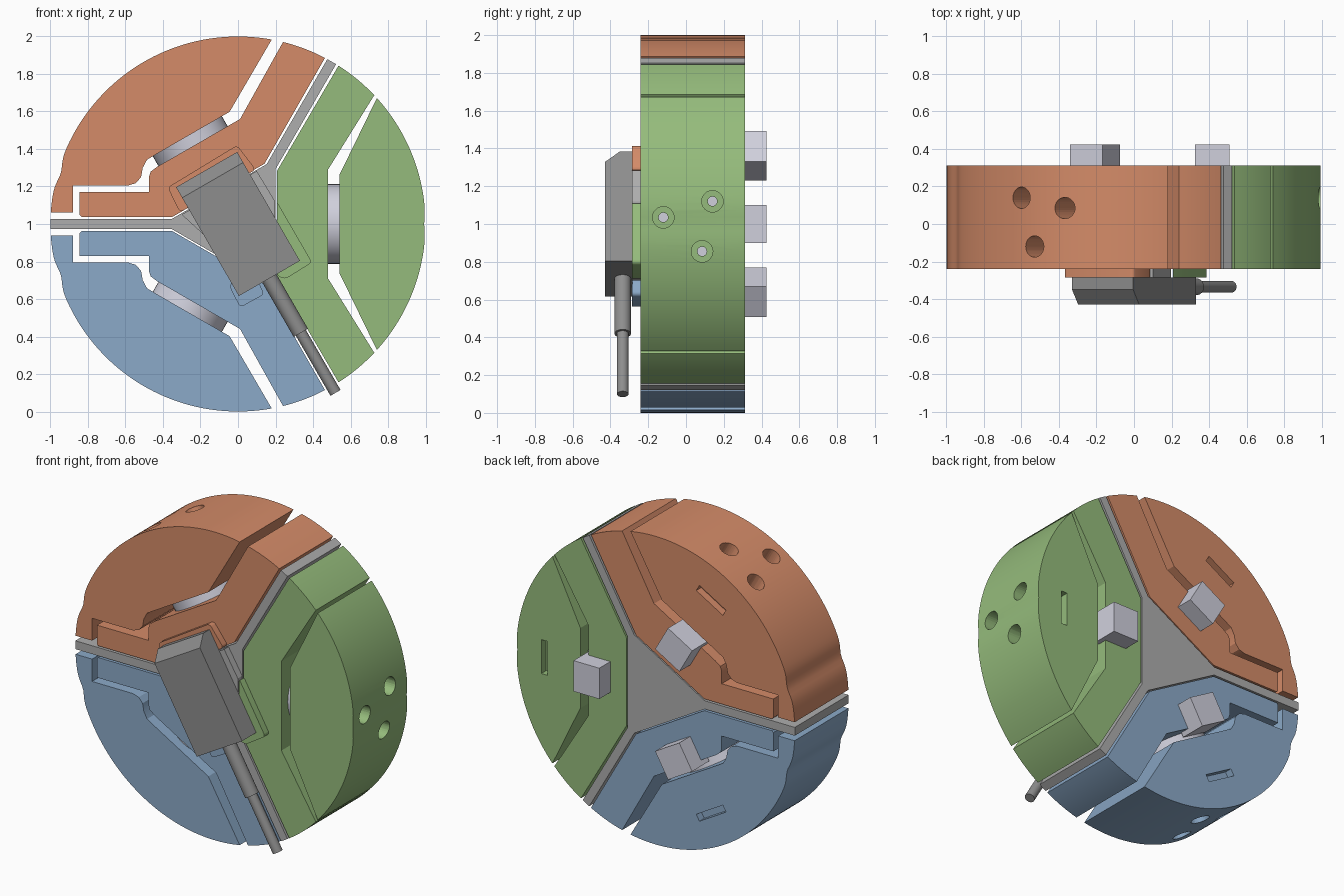
import bpy, bmesh
from math import cos, sin, radians, degrees, atan2, exp, pi
from mathutils import Matrix, Vector

if "Cube" in bpy.data.objects:
    bpy.data.objects.remove(bpy.data.objects["Cube"])

Y0, Y1 = -0.24, 0.312            # front and back of the disc


def material(name, c):
    m = bpy.data.materials.new(name)
    m.diffuse_color = (*c, 1)
    m.use_nodes = True
    m.node_tree.nodes["Principled BSDF"].inputs["Base Color"].default_value = m.diffuse_color
    return m


ORANGE = material("orange", (0.66, 0.26, 0.14))
GREEN = material("green", (0.30, 0.50, 0.20))
BLUE = material("blue", (0.26, 0.40, 0.58))
STEEL = material("steel", (0.63, 0.63, 0.72))
GREY = material("mid_grey", (0.42, 0.42, 0.42))
DARK = material("dark_grey", (0.27, 0.27, 0.27))


def finish(bm, name, mat=None):
    bmesh.ops.recalc_face_normals(bm, faces=bm.faces)
    me = bpy.data.meshes.new(name)
    bm.to_mesh(me)
    bm.free()
    ob = bpy.data.objects.new(name, me)
    bpy.context.collection.objects.link(ob)
    if mat:
        me.materials.append(mat)
    return ob


def smooth(ob):
    bpy.ops.object.select_all(action='DESELECT')
    ob.select_set(True)
    bpy.context.view_layer.objects.active = ob
    bpy.ops.object.shade_smooth_by_angle(angle=radians(25))


def prism(name, pts, y0, y1, mat, flip=1, bevel=0):
    """Extrude an outline (x, height above disc centre) along y."""
    bm = bmesh.new()
    f = bm.faces.new([bm.verts.new((x, y0, 1 + flip * z)) for x, z in pts])
    ext = bmesh.ops.extrude_face_region(bm, geom=[f])
    bmesh.ops.translate(bm, vec=(0, y1 - y0, 0),
                        verts=[v for v in ext["geom"] if isinstance(v, bmesh.types.BMVert)])
    if bevel:
        es = [e for e in bm.edges if abs(e.verts[0].co.y - e.verts[1].co.y) > 1e-4]
        bmesh.ops.bevel(bm, geom=es, offset=bevel, segments=4, profile=0.5, affect='EDGES')
    ob = finish(bm, name, mat)
    smooth(ob)
    return ob


def arc(p, q, dip=None, depth=0, n=40):
    """Rim points from the direction of p to the direction of q, with a shallow dip."""
    a, b = degrees(atan2(p[1], p[0])), degrees(atan2(q[1], q[0]))
    out = []
    for i in range(n + 1):
        t = a + (b - a) * i / n
        r = 1 - (depth * exp(-((t - dip) / 3.5) ** 2) if dip is not None else 0)
        out.append((r * cos(radians(t)), r * sin(radians(t))))
    return out


def turn(deg):
    """Rotate about the disc axis; local z is measured from the disc centre."""
    return Matrix.Translation((0, 0, 1)) @ Matrix.Rotation(-radians(deg), 4, 'Y')


def add_box(bm, M, lo, hi):
    lo, hi = Vector(lo), Vector(hi)
    bmesh.ops.create_cube(bm, size=1, matrix=M @ Matrix.Translation((lo + hi) / 2)
                          @ Matrix.Diagonal((*(hi - lo), 1)))


def add_cyl(bm, M, x0, x1, y, z, r, n=32):
    bmesh.ops.create_cone(bm, cap_ends=True, segments=n, radius1=r, radius2=r, depth=x1 - x0,
                          matrix=M @ Matrix.Translation(((x0 + x1) / 2, y, z))
                          @ Matrix.Rotation(pi / 2, 4, 'Y'))


def cut(ob, bm):
    c = finish(bm, "cutter")
    c.hide_render = True
    m = ob.modifiers.new("cut", 'BOOLEAN')
    m.operation, m.solver, m.object = 'DIFFERENCE', 'EXACT', c
    bpy.context.view_layer.objects.active = ob
    bpy.ops.object.modifier_apply(modifier=m.name)
    bpy.data.objects.remove(c)


# jaw outlines: straight slit (green) and stepped slit (orange, mirrored for blue)
green_in = (arc((0.536, -0.844), (0.727, -0.687), n=8) + [(0.48, -0.29), (0.48, 0.29)]
            + arc((0.727, 0.687), (0.536, 0.844), n=8) + [(0.207, 0.282), (0.207, -0.282)])
green_out = (arc((0.741, -0.672), (0.741, 0.672), 0, 0.007) + [(0.54, 0.26), (0.54, -0.26)])
step_in = (arc((0.24, 0.97), (0.464, 0.886), n=8)
           + [(0.141, 0.321), (-0.350, 0.038), (-0.835, 0.038), (-0.845, 0.048), (-0.845, 0.17),
              (-0.475, 0.17), (-0.475, 0.25), (-0.465, 0.28), (-0.43, 0.306), (0.011, 0.56)])
step_out = (arc((0.18, 0.983), (-0.998, 0.06), 164, 0.017, 60)
            + [(-0.88, 0.06), (-0.88, 0.205), (-0.587, 0.205), (-0.545, 0.218), (-0.517, 0.25),
               (-0.508, 0.30), (-0.485, 0.343), (-0.44, 0.37), (-0.045, 0.598)])

holes = [(-0.12, 0.035), (0.14, 0.12), (0.085, -0.145)]
jaws = [("right", GREEN, 0, 1, green_in, green_out),
        ("upper", ORANGE, 120, 1, step_in, step_out),
        ("lower", BLUE, 240, -1, step_in, step_out)]

for name, mat, ang, flip, inner, outer in jaws:
    prism(name + "_inner_jaw", inner, Y0, Y1, mat, flip)
    seg = prism(name + "_outer_jaw", outer, Y0, Y1, mat, flip)
    M = turn(ang)
    # counterbores and back slot, then pilot holes
    bm = bmesh.new()
    for y, z in holes:
        add_cyl(bm, M, 0.72, 1.1, y, z, 0.057)
    add_box(bm, M, (0.775, Y1 - 0.05, -0.11), (0.82, Y1 + 0.1, 0.11))
    cut(seg, bm)
    bm = bmesh.new()
    for y, z in holes:
        add_cyl(bm, M, 0.5, 0.8, y, z, 0.025, 24)
    cut(seg, bm)
    smooth(seg)
    # load cell: button in the slit plus connector block on the back
    bm = bmesh.new()
    add_cyl(bm, M, 0.475, 0.545, 0.037, 0, 0.213, 48)
    smooth(finish(bm, name + "_load_cell", STEEL))
    bm = bmesh.new()
    add_box(bm, M, (0.325, 0.25, -0.1), (0.51, 0.425, 0.1))
    finish(bm, name + "_connector", STEEL)

# three-armed divider
hw = 0.027
spider = []
for a in (60, 180, 300):
    c, s = cos(radians(a)), sin(radians(a))
    root = (0.2 - hw * sin(pi / 3)) / 0.5
    for d, w in ((root, -hw), (0.9996, -hw), (0.9996, hw), (root, hw)):
        spider.append((d * c - w * s, d * s + w * c))
prism("divider", spider, Y0, Y1, GREY)

# raised pads under the sensor
PY = -0.285
prism("upper_pad", [(-0.375, 0.195), (-0.005, 0.42), (0.095, 0.29), (-0.31, 0.062)],
      PY, Y0 + 0.01, ORANGE, bevel=0.02)
prism("right_pad", [(0.207, 0.12), (0.395, -0.205), (0.25, -0.295), (0.207, -0.275)],
      PY, Y0 + 0.01, GREEN, bevel=0.02)
prism("lower_pad", [(-0.045, -0.335), (0.012, -0.445), (0.14, -0.375), (0.105, -0.30), (0, -0.237)],
      PY, Y0 + 0.01, BLUE, bevel=0.02)
prism("divider_pad", [(-0.30, 0.05), (0.10, 0.283), (0.198, 0.12), (0.198, -0.28),
                      (0.13, -0.30), (0.0, -0.225)], PY, Y0 + 0.01, GREY)

# sensor block along the -60 degree direction, chamfered at its upper end
S = turn(-60)
bm = bmesh.new()
side = [(-0.335, -0.284), (-0.335, -0.35), (-0.27, -0.43), (0.335, -0.43), (0.335, -0.284)]
f = bm.faces.new([bm.verts.new(S @ Vector((x, y, -0.188))) for x, y in side])
ext = bmesh.ops.extrude_face_region(bm, geom=[f])
bmesh.ops.translate(bm, vec=S.to_3x3() @ Vector((0, 0, 0.376)),
                    verts=[v for v in ext["geom"] if isinstance(v, bmesh.types.BMVert)])
finish(bm, "sensor_block", DARK)

# cable sleeve and cable
for name, x0, x1, r in (("cable_sleeve", 0.3, 0.67, 0.044), ("cable", 0.65, 1.04, 0.031)):
    bm = bmesh.new()
    add_cyl(bm, S, x0, x1, -0.335, 0, r)
    smooth(finish(bm, name, DARK))
